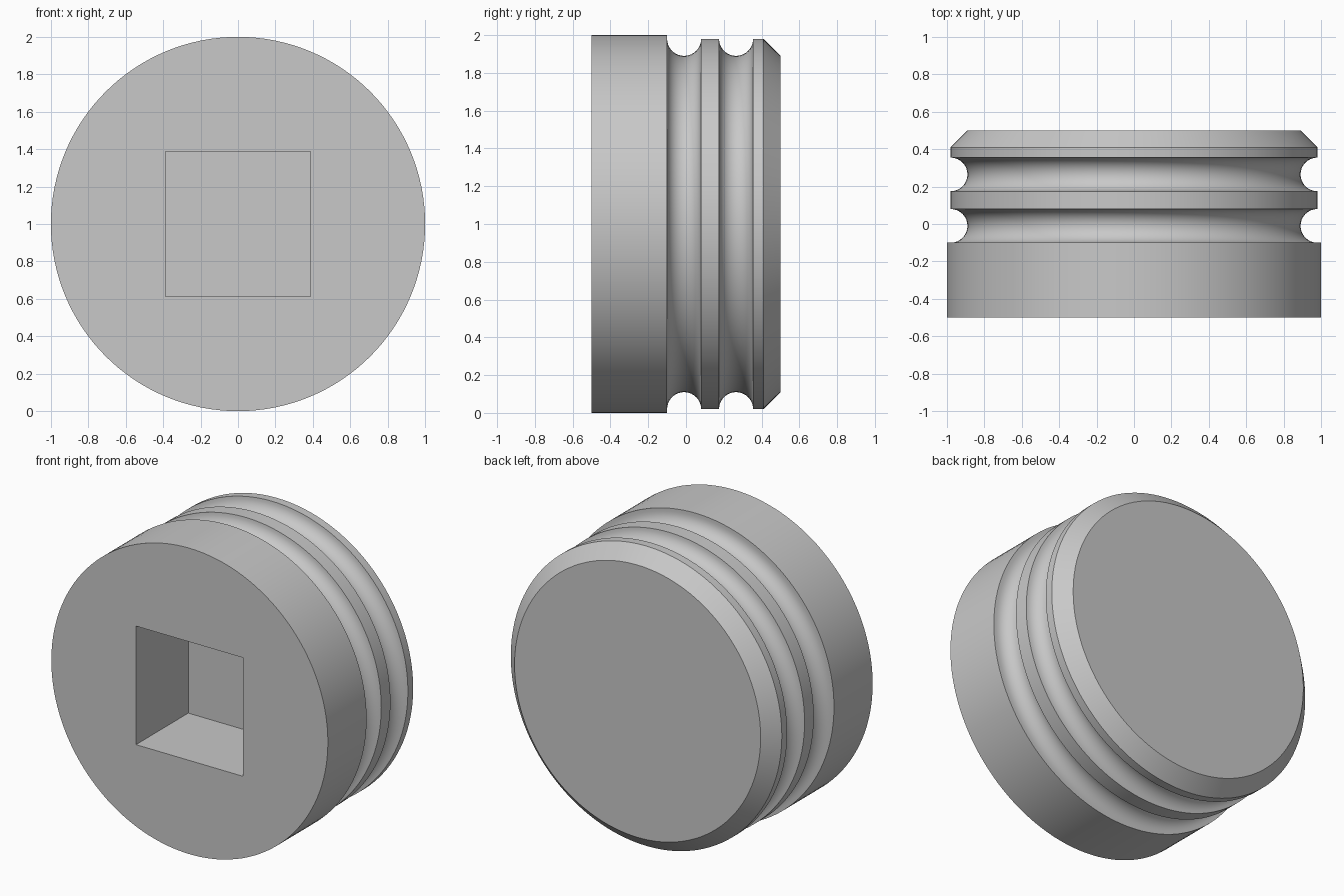
import bpy, bmesh, math
from mathutils import Matrix, Vector

old = bpy.data.objects.get("Cube")
if old:
    bpy.data.objects.remove(old, do_unlink=True)

# Material
grey = bpy.data.materials.new("light grey")
grey.use_nodes = True
colour = (0.58, 0.58, 0.58, 1)
grey.diffuse_color = colour
grey.node_tree.nodes["Principled BSDF"].inputs["Base Color"].default_value = colour

FRONT, BACK = -0.5, 0.5
HEAD_R, LAND_R, GROOVE_R = 1.0, 0.98, 0.09
SEGMENTS = 128


def groove(centre, steps=16):
    """Half-round ring groove as (y, radius) points."""
    angles = [math.pi * i / steps for i in range(steps + 1)]
    return [(centre - GROOVE_R * math.cos(a), LAND_R - GROOVE_R * math.sin(a))
            for a in angles]


def make_object(name, bm):
    bmesh.ops.recalc_face_normals(bm, faces=bm.faces)
    mesh = bpy.data.meshes.new(name)
    bm.to_mesh(mesh)
    bm.free()
    mesh.materials.append(grey)
    obj = bpy.data.objects.new(name, mesh)
    bpy.context.collection.objects.link(obj)
    return obj


# Plug body: head, two ring grooves, chamfered end, turned about the y axis
profile = [(FRONT, HEAD_R), (-0.1, HEAD_R)]
profile += groove(-0.01) + groove(0.265)
profile += [(0.41, LAND_R), (BACK, 0.89)]
bm = bmesh.new()
verts = [bm.verts.new((r, y, 1)) for y, r in profile]
edges = [bm.edges.new(pair) for pair in zip(verts, verts[1:])]
bmesh.ops.spin(bm, geom=verts + edges, cent=(0, 0, 1), axis=(0, 1, 0),
               angle=math.tau, steps=SEGMENTS, use_duplicate=False)
bmesh.ops.remove_doubles(bm, verts=bm.verts, dist=0.0001)
bmesh.ops.holes_fill(bm, edges=[e for e in bm.edges if e.is_boundary], sides=0)
# Spin leaves the profile at z = 1 turning about the raised axis
plug = make_object("plug_body", bm)

# Square drive socket in the front face
SOCKET_W, SOCKET_END, OVERLAP = 0.775, 0.04, 0.2
start = FRONT - OVERLAP
bm = bmesh.new()
bmesh.ops.create_cube(
    bm, size=1,
    matrix=Matrix.Translation(Vector((0, (start + SOCKET_END) / 2, 1)))
    @ Matrix.Diagonal((SOCKET_W, SOCKET_END - start, SOCKET_W, 1)))
cutter = make_object("socket_cutter", bm)
cutter.hide_render = True

cut = plug.modifiers.new("socket", 'BOOLEAN')
cut.operation = 'DIFFERENCE'
cut.solver = 'EXACT'
cut.object = cutter
bpy.ops.object.select_all(action='DESELECT')
plug.select_set(True)
bpy.context.view_layer.objects.active = plug
bpy.ops.object.modifier_apply(modifier=cut.name)
bpy.data.objects.remove(cutter, do_unlink=True)

bpy.ops.object.shade_smooth_by_angle(angle=math.radians(30))
